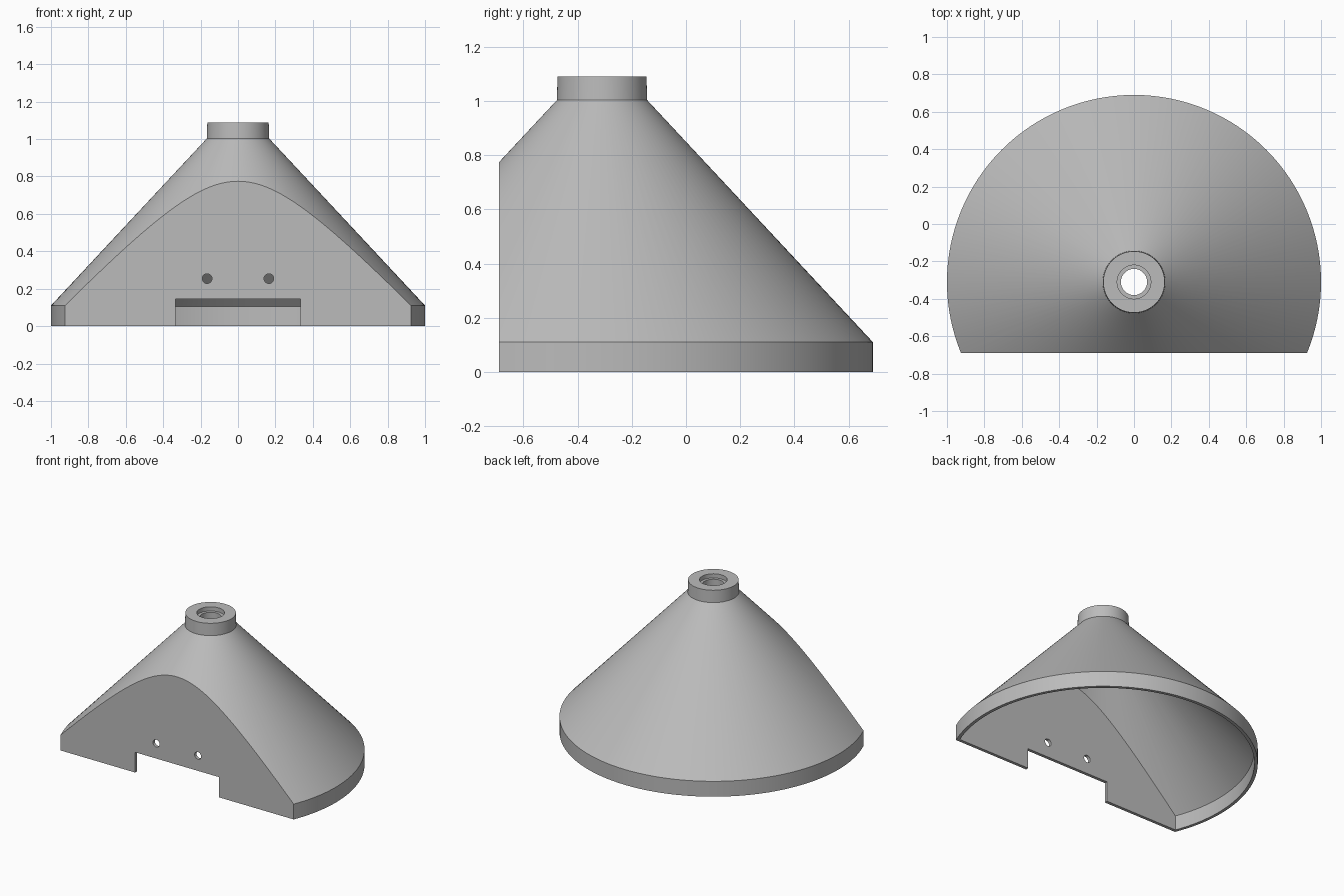
import bpy, bmesh, math
from mathutils import Matrix

if "Cube" in bpy.data.objects:
    bpy.data.objects.remove(bpy.data.objects["Cube"], do_unlink=True)

AXIS_Y = -0.31      # centre line of the cone
FRONT_Y = -0.69     # flat front face
WALL = 0.022
SLANT = 0.032       # horizontal wall thickness on the cone

grey = bpy.data.materials.new("light_grey")
grey.use_nodes = True
grey.diffuse_color = (0.5, 0.5, 0.5, 1)
grey.node_tree.nodes["Principled BSDF"].inputs["Base Color"].default_value = (0.5, 0.5, 0.5, 1)


def finish(name, bm):
    bmesh.ops.recalc_face_normals(bm, faces=bm.faces)
    mesh = bpy.data.meshes.new(name)
    bm.to_mesh(mesh)
    bm.free()
    mesh.materials.append(grey)
    obj = bpy.data.objects.new(name, mesh)
    bpy.context.collection.objects.link(obj)
    return obj


def turned(name, profile, front=None, steps=128):
    """Solid of revolution around the cone axis, optionally sliced flat at the front."""
    bm = bmesh.new()
    rings = []
    for r, z in profile:
        ring = [bm.verts.new((r * math.cos(2 * math.pi * i / steps),
                              AXIS_Y + r * math.sin(2 * math.pi * i / steps), z))
                for i in range(steps)]
        rings.append(ring)
    for low, high in zip(rings, rings[1:]):
        for i in range(steps):
            j = (i + 1) % steps
            bm.faces.new((low[i], low[j], high[j], high[i]))
    bm.faces.new(rings[0][::-1])
    bm.faces.new(rings[-1])
    if front is not None:
        bmesh.ops.bisect_plane(bm, geom=bm.verts[:] + bm.edges[:] + bm.faces[:],
                               plane_co=(0, front, 0), plane_no=(0, -1, 0), clear_outer=True)
        bmesh.ops.holes_fill(bm, edges=[e for e in bm.edges if e.is_boundary])
    return finish(name, bm)


def cut(target, cutter):
    cutter.hide_render = True
    mod = target.modifiers.new("cut", "BOOLEAN")
    mod.operation = "DIFFERENCE"
    mod.solver = "EXACT"
    mod.object = cutter
    bpy.context.view_layer.objects.active = target
    bpy.ops.object.modifier_apply(modifier=mod.name)
    bpy.data.objects.remove(cutter, do_unlink=True)


# Hood: skirt, cone and collar in one turned body with a flat front
hood = turned("hood", [(1, 0), (1, 0.11), (0.167, 1.003), (0.164, 1.09)], FRONT_Y)

# Hollow interior
cut(hood, turned("interior_cutter",
                 [(1 - WALL, -0.1), (1 - WALL, 0.104), (0.167 - SLANT, 1.0)], FRONT_Y + WALL))

# Stepped bore through the collar
cut(hood, turned("bore_cutter", [(0.07, 0.9), (0.07, 1.06), (0.09, 1.06), (0.09, 1.2)], steps=64))

# Notch in the lower edge of the front wall
bm = bmesh.new()
bmesh.ops.create_cube(bm, size=1, matrix=Matrix.Translation((0, FRONT_Y, 0.045))
                      @ Matrix.Diagonal((0.666, 0.12, 0.2, 1)))
cut(hood, finish("notch_cutter", bm))

# Pair of screw holes in the front wall
for side in (-1, 1):
    bm = bmesh.new()
    bmesh.ops.create_cone(bm, cap_ends=True, segments=32, radius1=0.026, radius2=0.026, depth=0.12,
                          matrix=Matrix.Translation((side * 0.165, FRONT_Y, 0.254))
                          @ Matrix.Rotation(math.pi / 2, 4, "X"))
    cut(hood, finish("screw_hole_cutter", bm))

# Smooth curved walls, crisp edges
bpy.ops.object.select_all(action="DESELECT")
hood.select_set(True)
bpy.context.view_layer.objects.active = hood
bpy.ops.object.shade_smooth_by_angle(angle=math.radians(25))
